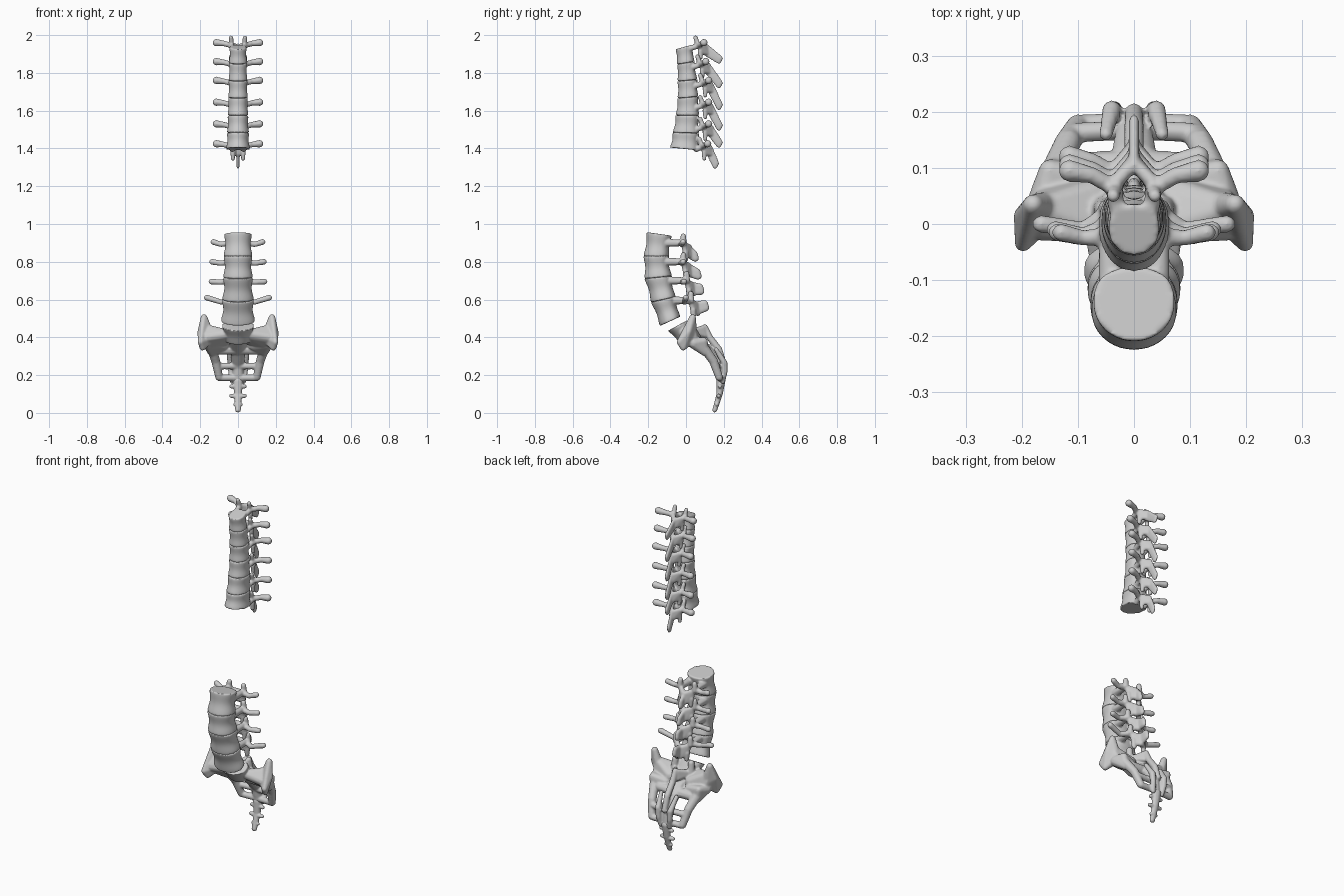
import bpy
import bmesh
from math import cos, sin, pi
from mathutils import Vector

cube = bpy.data.objects.get("Cube")
if cube:
    bpy.data.objects.remove(cube)

bone = bpy.data.materials.new("grey_bone")
bone.use_nodes = True
bone.diffuse_color = (0.6, 0.6, 0.6, 1)
shader = bone.node_tree.nodes["Principled BSDF"]
shader.inputs["Base Color"].default_value = bone.diffuse_color
shader.inputs["Roughness"].default_value = 0.7


def add_hull(target, blobs, squash=(1, 1, 1), mirror=True):
    """Convex skin around ellipsoids (x, y, z, radius), on both sides if mirrored."""
    for side in ((1, -1) if mirror else (1,)):
        bm = bmesh.new()
        for x, y, z, r in blobs:
            ball = bmesh.ops.create_icosphere(bm, subdivisions=2, radius=r)["verts"]
            for v in ball:
                v.co = Vector((v.co.x * squash[0] + x * side,
                               v.co.y * squash[1] + y, v.co.z * squash[2] + z))
        points = [v.co.copy() for v in bm.verts]
        bm.clear()
        for p in points:
            bm.verts.new(p)
        res = bmesh.ops.convex_hull(bm, input=bm.verts[:])
        loose = [v for v in bm.verts if not v.link_faces]
        bmesh.ops.delete(bm, geom=loose, context="VERTS")
        bmesh.ops.recalc_face_normals(bm, faces=bm.faces[:])
        mesh = bpy.data.meshes.new("scratch")
        bm.to_mesh(mesh)
        bm.free()
        target.from_mesh(mesh)
        bpy.data.meshes.remove(mesh)


def add_chain(target, blobs, squash=(1, 1, 1), mirror=True):
    for a, b in zip(blobs, blobs[1:]):
        add_hull(target, (a, b), squash, mirror)


def add_body(target, top, bottom, waist):
    """Waisted drum between two end plates (front y, front z, back y, back z, half width)."""
    rings, sides, steps = [], 40, 12
    for i in range(steps + 1):
        t = i / steps
        yf, zf, yb, zb, w = (a + (b - a) * t for a, b in zip(top, bottom))
        s = 1 - waist * sin(pi * t) ** 2
        ring = []
        for k in range(sides):
            a = 2 * pi * k / sides
            depth = sin(a) * s
            if depth > 0:                      # flatter back
                depth = abs(sin(a)) ** 0.7 * s
            u = (1 + depth) / 2
            ring.append(target.verts.new((w * s * cos(a), yf + (yb - yf) * u, zf + (zb - zf) * u)))
        rings.append(ring)
    faces = [target.faces.new(rings[0]), target.faces.new(rings[-1][::-1])]
    for r, q in zip(rings, rings[1:]):
        for k in range(sides):
            n = (k + 1) % sides
            faces.append(target.faces.new((r[k], q[k], q[n], r[n])))
    bmesh.ops.recalc_face_normals(target, faces=faces)


def finish(bm, name, voxel=0.005, smooth=3):
    """Fuse the overlapping parts into one smooth bone."""
    mesh = bpy.data.meshes.new(name)
    bm.to_mesh(mesh)
    bm.free()
    obj = bpy.data.objects.new(name, mesh)
    bpy.context.scene.collection.objects.link(obj)
    fuse = obj.modifiers.new("fuse", "REMESH")
    fuse.mode = "VOXEL"
    fuse.voxel_size = voxel
    soften = obj.modifiers.new("soften", "SMOOTH")
    soften.factor = 0.5
    soften.iterations = smooth
    graph = bpy.context.evaluated_depsgraph_get()
    baked = bpy.data.meshes.new_from_object(obj.evaluated_get(graph))
    obj.modifiers.clear()
    obj.data = baked
    baked.name = name
    baked.materials.clear()
    baked.materials.append(bone)
    baked.polygons.foreach_set("use_smooth", [True] * len(baked.polygons))
    baked.update()


# Upper column: end plates, then (side process z, tip y, spine tip y, spine tip z)
upper_plates = [(-.055, 1.925, .035, 1.95, .045), (-.047, 1.845, .045, 1.86, .048),
                (-.045, 1.755, .06, 1.765, .05), (-.045, 1.665, .065, 1.675, .052),
                (-.055, 1.575, .07, 1.575, .055), (-.07, 1.485, .07, 1.48, .058),
                (-.085, 1.405, .07, 1.39, .063)]
upper_arches = [(1.96, .095, .18, 1.865), (1.86, .105, .18, 1.735), (1.76, .12, .18, 1.62),
                (1.645, .12, .18, 1.51), (1.53, .12, .18, 1.42), (1.425, .115, .16, 1.31)]

for i, (z, tip_y, spine_y, spine_z) in enumerate(upper_arches):
    bm = bmesh.new()
    top, bottom = upper_plates[i], upper_plates[i + 1]
    add_body(bm, top, bottom, 0.08)
    back = (top[2] + bottom[2]) / 2
    arch = tip_y - 0.02
    low = z - 0.03
    # pedicle, lamina and side process
    add_chain(bm, [(.03, back - .015, low, .015), (.036, arch - .01, z - .015, .015),
                   (.075, arch + .012, z - .004, .015), (.115, tip_y, z, .02)])
    add_hull(bm, [(.032, arch, z - .01, .013), (.026, arch + .004, z - .05, .012),
                  (.004, arch + .03, z - .02, .012), (.004, arch + .035, z - .055, .012)])
    # upper and lower joint processes
    add_chain(bm, [(.034, arch - .01, z - .015, .014), (.037, arch - .025, z + .027, .012)])
    add_chain(bm, [(.028, arch, z - .045, .013), (.027, arch + .002, z - .08, .011)])
    # drooping spine blade
    add_hull(bm, [(0, arch + .03, z - .02, .016), (0, arch + .03, z - .055, .016),
                  (0, spine_y, spine_z + .012, .016), (0, spine_y - .006, spine_z - .004, .014)],
             (.6, 1, 1), False)
    finish(bm, f"upper_vertebra_{i + 1}")

# Lower column: end plates, then (side process z, tip x, tip y, tip z, spine tip y, spine tip z)
lower_plates = [(-.208, .957, -.075, .938, .072), (-.225, .83, -.09, .83, .076),
                (-.22, .71, -.075, .725, .078), (-.185, .585, -.055, .615, .083),
                (-.138, .46, -.03, .51, .09)]
lower_arches = [(.9, .13, -.015, .905, .055, .825), (.8, .137, -.015, .8, .07, .73),
                (.7, .14, -.01, .695, .085, .65), (.595, .165, .0, .61, .11, .562)]

for i, (z, tip_x, tip_y, tip_z, spine_y, spine_z) in enumerate(lower_arches):
    bm = bmesh.new()
    top, bottom = lower_plates[i], lower_plates[i + 1]
    add_body(bm, top, bottom, 0.1)
    back = (top[2] + bottom[2]) / 2
    arch = back + 0.07
    # pedicle, lamina and side process
    add_chain(bm, [(.042, back - .02, z, .022), (.045, arch - .01, z, .018),
                   (.09, tip_y - .01, z - .008, .014), (tip_x, tip_y, tip_z, .016)])
    add_hull(bm, [(.04, arch, z - .005, .014), (.03, arch + .01, z - .06, .013),
                  (.005, arch + .03, z - .02, .013), (.005, arch + .035, z - .07, .013)])
    # upper and lower joint processes
    add_chain(bm, [(.048, arch, z, .017), (.046, arch - .002, z + .036, .015)])
    add_chain(bm, [(.034, arch + .01, z - .05, .016), (.032, arch + .012, z - .088, .013)])
    # blocky spine blade
    add_hull(bm, [(0, arch + .02, z - .025, .02), (0, arch + .025, z - .06, .02),
                  (0, spine_y - .012, spine_z + .016, .02), (0, spine_y - .006, spine_z - .006, .02)],
             (.65, 1, 1), False)
    finish(bm, f"lower_vertebra_{i + 1}")

# Sacrum: top drum and curved middle
bm = bmesh.new()
add_body(bm, (-.095, .435, .005, .49, .085), (-.025, .36, .075, .4, .065), 0.06)
add_chain(bm, [(0, .04, .39, .036), (0, .12, .325, .03), (0, .175, .25, .023), (0, .185, .17, .02)],
          (1.4, 1, 1), False)
# flared wings
add_hull(bm, [(.18, .035, .505, .018), (.2, .015, .43, .015), (.198, -.035, .375, .015),
              (.188, -.015, .345, .016), (.15, .03, .4, .03)])
add_hull(bm, [(.165, .0, .4, .03), (.17, .03, .45, .02), (.07, -.005, .415, .03),
              (.07, .05, .39, .035), (.15, .05, .36, .025)])
add_hull(bm, [(.16, .04, .37, .03), (.15, .095, .38, .02), (.14, .1, .32, .02), (.08, .075, .36, .03)])
# side masses, joined to the middle by bridges that leave the openings
add_chain(bm, [(.14, .095, .345, .026), (.118, .145, .275, .024), (.1, .175, .19, .021)])
for y, z, r in ((.105, .335, .028), (.168, .248, .018), (.182, .186, .018)):
    add_hull(bm, [(0, y, z, r), (.1, y - .005, z, r)])
# rear joints, centre crest and rear ridges
add_chain(bm, [(.055, .03, .42, .022), (.052, .025, .485, .018)])
add_hull(bm, [(.05, .03, .43, .015), (.01, .09, .45, .014), (.01, .1, .41, .014)])
add_chain(bm, [(0, .1, .455, .015), (0, .125, .4, .018), (0, .175, .335, .018), (0, .2, .26, .016)],
          mirror=False)
add_chain(bm, [(.05, .16, .335, .012), (.04, .203, .265, .017), (.036, .204, .215, .016),
               (.03, .195, .165, .012)])
finish(bm, "sacrum")

# Tail bones
bm = bmesh.new()
add_chain(bm, [(0, .185, .17, .024), (0, .178, .1, .017), (0, .165, .055, .015),
               (0, .152, .015, .013)], (1.2, 1, 1), False)
add_hull(bm, [(0, .18, .145, .015), (.035, .18, .14, .011)])
add_hull(bm, [(0, .173, .088, .014), (.036, .173, .09, .011)])
add_hull(bm, [(0, .163, .045, .012), (.016, .163, .045, .01)])
finish(bm, "tail_bones", 0.004, 2)
